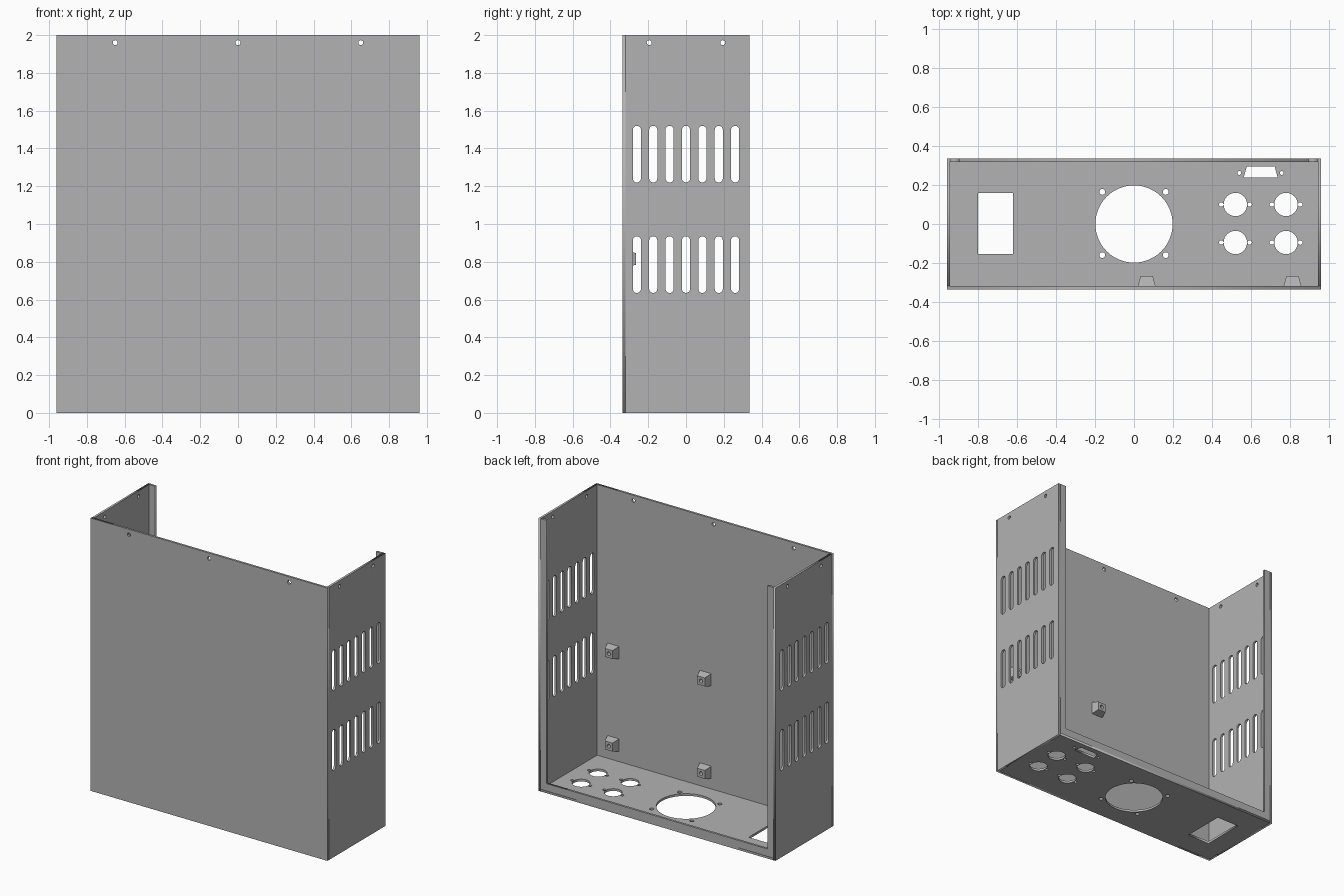
import bpy, bmesh, math
from mathutils import Matrix, Vector

if "Cube" in bpy.data.objects:
    bpy.data.objects.remove(bpy.data.objects["Cube"])

X, Y, H, T = 0.96, 0.335, 2.0, 0.016   # half width, half depth, height, sheet thickness
LIP = 0.065

grey = bpy.data.materials.new("sheet_grey")
grey.diffuse_color = (0.45, 0.45, 0.45, 1)
grey.use_nodes = True
grey.node_tree.nodes["Principled BSDF"].inputs["Base Color"].default_value = grey.diffuse_color


def rect(x0, x1, y0, y1):
    return [(x0, y0), (x1, y0), (x1, y1), (x0, y1)]


def circle(cx, cy, r, n=24):
    return [(cx + r * math.cos(2 * math.pi * i / n), cy + r * math.sin(2 * math.pi * i / n))
            for i in range(n)]


def slot(cx, z0, z1, r, n=10):
    top = [(cx + r * math.cos(math.pi * i / n), z1 - r + r * math.sin(math.pi * i / n))
           for i in range(n + 1)]
    return top + [(2 * cx - x, z0 + z1 - z) for x, z in top]


def panel(name, loops, origin, u, v):
    """Sheet cut from an outline and hole loops, drawn along axes u and v."""
    cu = bpy.data.curves.new(name, 'CURVE')
    cu.dimensions = '2D'
    cu.fill_mode = 'BOTH'
    cu.extrude = T / 2
    for pts in loops:
        sp = cu.splines.new('POLY')
        sp.points.add(len(pts) - 1)
        for p, (a, b) in zip(sp.points, pts):
            p.co = (a, b, 0, 1)
        sp.use_cyclic_u = True
    ob = bpy.data.objects.new(name, cu)
    bpy.context.collection.objects.link(ob)
    bpy.ops.object.select_all(action='DESELECT')
    ob.select_set(True)
    bpy.context.view_layer.objects.active = ob
    bpy.ops.object.convert(target='MESH')
    ob = bpy.context.object
    u, v = Vector(u), Vector(v)
    m = Matrix((u, v, u.cross(v))).transposed().to_4x4()
    m.translation = origin
    bm = bmesh.new()
    bm.from_mesh(ob.data)
    bm.transform(m)
    bmesh.ops.remove_doubles(bm, verts=bm.verts, dist=1e-5)
    bmesh.ops.recalc_face_normals(bm, faces=bm.faces)
    bm.to_mesh(ob.data)
    bm.free()
    ob.name = name
    ob.data.materials.clear()
    ob.data.materials.append(grey)
    return ob


# Front sheet with three screw holes
panel("front_panel", [rect(-X, X, 0, H)] + [circle(x, 1.96, 0.013) for x in (-0.65, 0, 0.65)],
      (0, -Y + T / 2, 0), (1, 0, 0), (0, 0, 1))

# Side sheets with two rows of vent slots, and their folded back flanges
side = [rect(-Y + T, Y, 0, H)] + [circle(y, 1.96, 0.013) for y in (-0.195, 0.195)]
for z0, z1 in ((0.635, 0.935), (1.22, 1.52)):
    side += [slot(i * 0.0867, z0, z1, 0.0215) for i in range(-3, 4)]
for s, tag in ((-1, "left"), (1, "right")):
    panel(tag + "_side", side, (s * (X - T / 2), 0, 0), (0, 1, 0), (0, 0, 1))
    panel(tag + "_back_flange", [rect(-LIP / 2 + T / 2, LIP / 2 - T / 2, T, H)],
          (s * (X - T / 2 - LIP / 2), Y - T / 2, 0), (1, 0, 0), (0, 0, 1))

# Bottom back lip, between the side flanges
panel("bottom_back_lip", [rect(-X + LIP, X - LIP, T, LIP + 0.005)],
      (0, Y - T / 2, 0), (1, 0, 0), (0, 0, 1))

# Floor: power inlet, fan, round sockets and a tapered socket
floor = [rect(-X + T, X - T, -Y + T, Y),
         rect(-0.8, -0.62, -0.155, 0.16),
         circle(0, 0, 0.198, 64),
         [(0.563, 0.238), (0.737, 0.238), (0.722, 0.294), (0.578, 0.294)],
         circle(0.54, 0.262, 0.01), circle(0.758, 0.262, 0.01)]
floor += [circle(a, b, 0.015) for a in (-0.163, 0.163) for b in (-0.16, 0.165)]
for cx in (0.52, 0.78):
    for cy in (-0.095, 0.1):
        floor += [circle(cx, cy, 0.06, 32)]
        floor += [circle(cx + d, cy, 0.0115, 16) for d in (-0.073, 0.073)]
panel("floor_panel", floor, (0, 0, T / 2), (1, 0, 0), (0, 1, 0))


# Tapered mounting blocks with a screw hole, on the inside of the front sheet
def bm_object(name, build):
    bm = bmesh.new()
    build(bm)
    me = bpy.data.meshes.new(name)
    bm.to_mesh(me)
    bm.free()
    me.materials.append(grey)
    ob = bpy.data.objects.new(name, me)
    bpy.context.collection.objects.link(ob)
    return ob


tilt = Matrix.Rotation(-math.pi / 2, 4, 'X')   # local z becomes +y
q = math.sqrt(2)


def block(bm):
    bmesh.ops.create_cone(bm, cap_ends=True, segments=4, radius1=0.046 * q, radius2=0.031 * q,
                          depth=0.053, matrix=tilt @ Matrix.Rotation(math.pi / 4, 4, 'Z'))


def bore(bm):
    bmesh.ops.create_cone(bm, cap_ends=True, segments=20, radius1=0.014, radius2=0.014,
                          depth=0.05, matrix=Matrix.Translation((0, 0.015, 0)) @ tilt)


for i, (x, z) in enumerate((x, z) for x in (0.065, 0.813) for z in (0.137, 0.815)):
    ob = bm_object("mounting_block_%d" % (i + 1), block)
    cutter = bm_object("bore_cutter", bore)
    mod = ob.modifiers.new("bore", 'BOOLEAN')
    mod.operation = 'DIFFERENCE'
    mod.solver = 'EXACT'
    mod.object = cutter
    bpy.context.view_layer.objects.active = ob
    bpy.ops.object.modifier_apply(modifier=mod.name)
    bpy.data.objects.remove(cutter)
    ob.location = (x, -Y + T + 0.0265, z)
